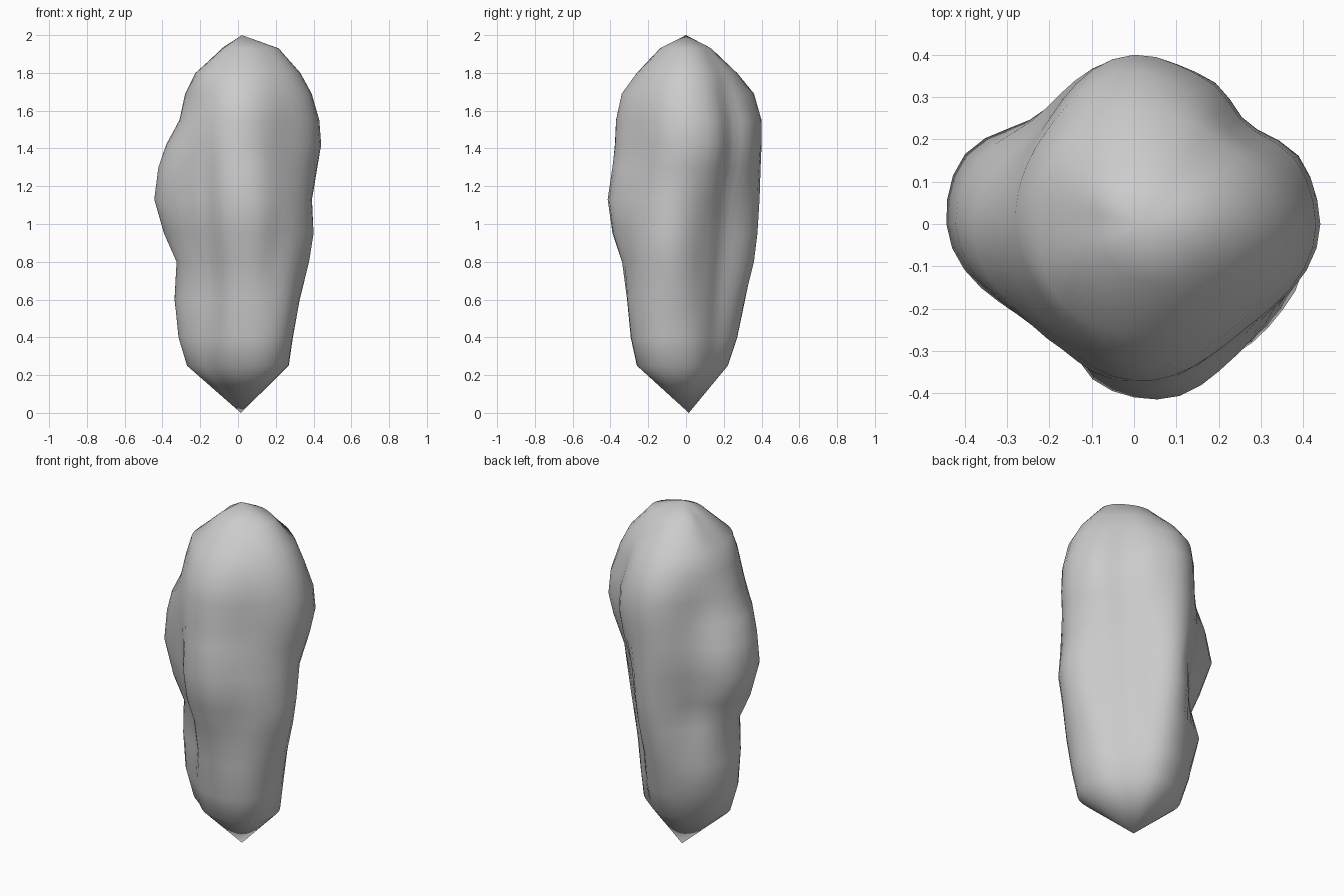
import bpy, bmesh, math

# Height, then radii every 45 degrees starting at +x
RINGS = [
    (0.25, .26, .20, .22, .24, .27, .21, .25, .30),
    (0.40, .28, .22, .27, .28, .315, .245, .285, .33),
    (0.60, .315, .23, .31, .32, .335, .25, .30, .36),
    (0.80, .36, .25, .36, .30, .325, .26, .33, .38),
    (0.95, .38, .27, .38, .31, .39, .31, .38, .40),
    (1.13, .385, .295, .39, .34, .44, .34, .405, .39),
    (1.30, .42, .335, .395, .34, .42, .34, .385, .37),
    (1.42, .44, .35, .40, .32, .38, .34, .375, .36),
    (1.55, .43, .345, .40, .31, .31, .31, .37, .36),
    (1.69, .39, .31, .36, .30, .28, .28, .34, .34),
    (1.80, .33, .28, .27, .25, .225, .25, .26, .28),
    (1.93, .215, .16, .13, .11, .08, .10, .13, .17),
]
# Knobs and hollows: direction in degrees, height, depth, half width, half height
LUMPS = [
    (24, 1.45, .025, 12, .25), (58, 1.45, .025, 12, .25),
    (155, 1.12, .04, 16, .20), (242, 1.12, -.03, 9, .25),
    (345, 0.92, .02, 14, .20), (14, 0.85, -.025, 14, .25),
    (303, 0.82, -.025, 12, .15), (285, 1.15, .015, 14, .25),
    (140, 0.55, .025, 18, .14), (128, 0.87, -.025, 18, .10),
    (240, 0.65, -.02, 14, .15), (108, 1.00, -.02, 12, .12),
]
SEGMENTS = 48


def radius(radii, turn, z):
    """Smooth periodic interpolation around one ring, plus the local lumps."""
    i, t = int(turn * 8), (turn * 8) % 1
    a, b, c, d = (radii[(i + k) % 8] for k in (-1, 0, 1, 2))
    r = b + 0.5 * t * (c - a + t * (2*a - 5*b + 4*c - d + t * (3*(b - c) + d - a)))
    for angle, height, depth, wide, tall in LUMPS:
        da = (turn * 360 - angle + 180) % 360 - 180
        r += depth * math.exp(-(da / wide) ** 2 - ((z - height) / tall) ** 2)
    return r


# Lumpy boulder: stacked rings closed by a point at each end
bm = bmesh.new()
loops = []
for z, *radii in RINGS:
    loop = []
    for s in range(SEGMENTS):
        r, a = radius(radii, s / SEGMENTS, z), math.tau * s / SEGMENTS
        loop.append(bm.verts.new((r * math.cos(a), r * math.sin(a), z)))
    loops.append(loop)
bottom = bm.verts.new((0.015, 0.015, 0))
top = bm.verts.new((0.02, 0, 2))
for s in range(SEGMENTS):
    n = (s + 1) % SEGMENTS
    for lo, hi in zip(loops, loops[1:]):
        bm.faces.new((lo[s], lo[n], hi[n], hi[s]))
    bm.faces.new((bottom, loops[0][n], loops[0][s]))
    bm.faces.new((loops[-1][s], loops[-1][n], top))
for f in bm.faces:
    f.smooth = True
bmesh.ops.recalc_face_normals(bm, faces=bm.faces)

mesh = bpy.data.meshes.new("boulder")
bm.to_mesh(mesh)
bm.free()
stone = bpy.data.materials.new("stone grey")
stone.diffuse_color = (0.6, 0.6, 0.6, 1)
mesh.materials.append(stone)
bpy.context.collection.objects.link(bpy.data.objects.new("boulder", mesh))
